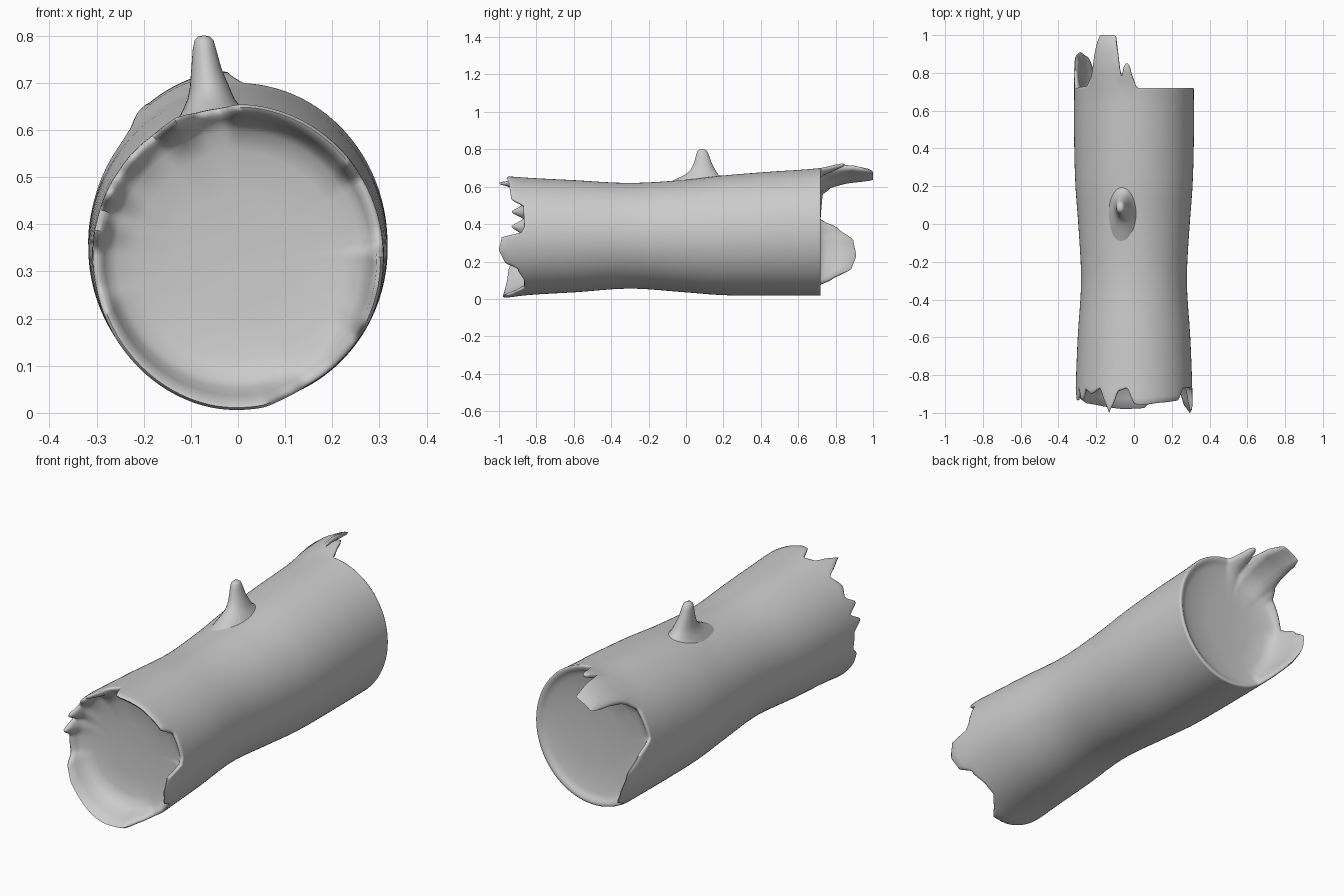
import bpy, bmesh, math

if "Cube" in bpy.data.objects:
    bpy.data.objects.remove(bpy.data.objects["Cube"])

N = 180

# body sections along y: y, half width, bottom z, top z
SECTIONS = [(-1.0, .31, 0.0, .66), (-.85, .308, .02, .648), (-.6, .298, .035, .635),
            (-.3, .28, .055, .62), (0, .295, .035, .637), (.2, .31, .02, .66),
            (.45, .317, .018, .68), (.72, .317, .018, .70), (.86, .318, .018, .73),
            (1.0, .315, .02, .71)]

# broken-edge outlines: angle in degrees, y of the rim
FRONT = [(0, -.985), (4, -.88), (10, -.865), (32, -.87), (40, -.935), (60, -.945), (85, -.96),
         (90, -.95), (97, -.868), (106, -.885), (112, -.96), (116, -1.0), (119, -.96),
         (126, -.87), (138, -.9), (147, -.875), (155, -.935), (162, -.87), (170, -.935),
         (178, -.88), (193, -.88), (202, -.93), (215, -.95), (260, -.98), (280, -.975),
         (291, -.91), (299, -.865), (310, -.865), (326, -.9), (335, -.97), (348, -1.0),
         (360, -.985)]
BACK = [(0, .72), (87, .72), (92, .79), (95, .85), (99, .85), (103, .77), (105, .88),
        (108, .995), (112, 1.0), (126, 1.0), (130, .95), (136, .78), (143, .73), (168, .72),
        (180, .82), (190, .895), (204, .91), (218, .885), (230, .78), (237, .72), (360, .72)]


def section(y):
    """Smooth (Hermite) interpolation of the body sections."""
    s = SECTIONS
    y = max(s[0][0], min(s[-1][0], y))
    i = max(k for k in range(len(s) - 1) if s[k][0] <= y)
    a, b = s[i], s[i + 1]
    p, q = s[max(i - 1, 0)], s[min(i + 2, len(s) - 1)]
    h = b[0] - a[0]
    t = (y - a[0]) / h
    out = []
    for c in (1, 2, 3):
        m0 = (b[c] - p[c]) / (b[0] - p[0]) * h
        m1 = (q[c] - a[c]) / (q[0] - a[0]) * h
        out.append((2*t**3 - 3*t*t + 1) * a[c] + (t**3 - 2*t*t + t) * m0
                   + (3*t*t - 2*t**3) * b[c] + (t**3 - t*t) * m1)
    return out


def edge(points, deg):
    for (a, ya), (b, yb) in zip(points, points[1:]):
        if a <= deg <= b:
            t = (deg - a) / (b - a)
            t = .5 * t + .5 * t * t * (3 - 2 * t)
            return ya + (yb - ya) * t


def skin(name, rings):
    """Join equal closed rings into a capped surface."""
    bm = bmesh.new()
    rows = [[bm.verts.new(p) for p in r] for r in rings]
    n = len(rows[0])
    for r, s in zip(rows, rows[1:]):
        for i in range(n):
            j = (i + 1) % n
            bm.faces.new((r[i], r[j], s[j], s[i]))
    bm.faces.new(rows[0])
    bm.faces.new(rows[-1])
    bmesh.ops.recalc_face_normals(bm, faces=bm.faces)
    me = bpy.data.meshes.new(name)
    bm.to_mesh(me)
    bm.free()
    ob = bpy.data.objects.new(name, me)
    bpy.context.collection.objects.link(ob)
    bpy.context.view_layer.objects.active = ob
    ob.select_set(True)
    bpy.ops.object.shade_smooth_by_angle(angle=math.radians(65))
    ob.select_set(False)
    return ob


def log_ring(y_of, scale):
    ring = []
    for i in range(N):
        d = 360 * i / N
        y = y_of(d)
        rx, lo, hi = section(y)
        a = math.radians(d)
        ring.append((rx * scale * math.cos(a), y,
                     (lo + hi) / 2 + (hi - lo) / 2 * scale * math.sin(a)))
    return ring


def broken_end(points, base, centre):
    """Rings from the outer wall over the ragged lip to the dished end face."""
    rings = [log_ring(lambda d: base + (edge(points, d) - base) * f, s)
             for f, s in ((.35, 1), (.7, 1), (.93, .995), (1, .975), (.95, .95), (.6, .92),
                          (.25, .89), (.05, .84))]
    for s in (.7, .4, .1, .01):
        rings.append(log_ring(lambda d: centre + (base - centre) * s * s, s))
    return rings


# hollow-ended log
body = [log_ring(lambda d: -.84 + 1.54 * k / 24, 1) for k in range(25)]
skin("log", broken_end(FRONT, -.84, -.82)[::-1] + body + broken_end(BACK, .70, .68))

# branch stub: z, centre x, centre y, half width x, half width y
STUB = [(.61, -.05, .08, .085, .20), (.64, -.052, .08, .066, .135), (.665, -.057, .085, .05, .088),
        (.69, -.06, .09, .042, .066), (.73, -.067, .09, .032, .046), (.77, -.071, .088, .025, .034),
        (.79, -.072, .087, .02, .026), (.798, -.072, .086, .012, .016), (.80, -.072, .086, .003, .004)]
skin("branch_stub", [[(cx + rx * math.cos(k * math.tau / 32), cy + ry * math.sin(k * math.tau / 32), z)
                      for k in range(32)] for z, cx, cy, rx, ry in STUB])
